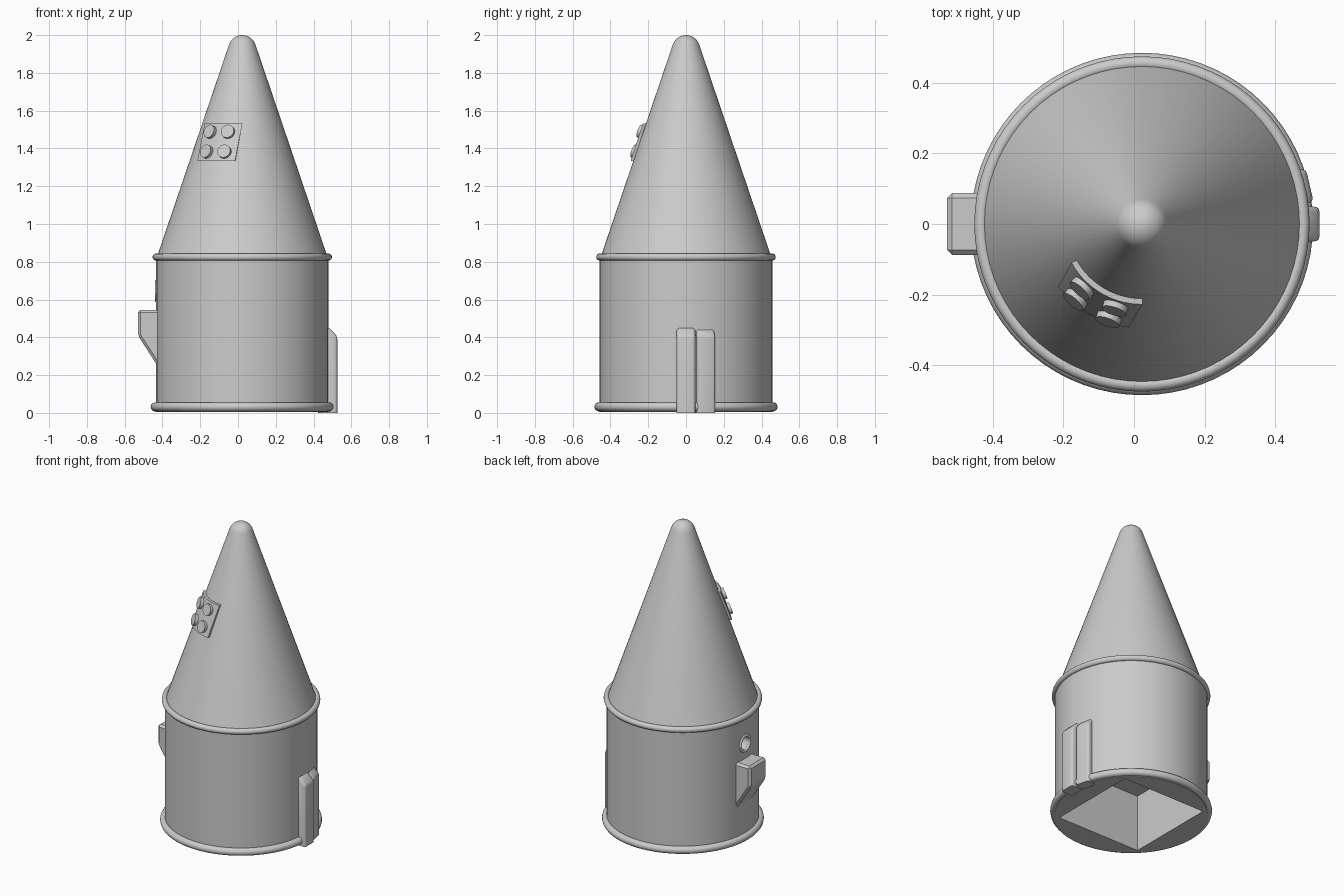
import bpy, bmesh, math
from mathutils import Matrix, Vector

if "Cube" in bpy.data.objects:
    bpy.data.objects.remove(bpy.data.objects["Cube"], do_unlink=True)

AXIS_X = 0.0225          # centre line of the round body
SEGMENTS = 72
BODY_R, EAVE_Z = 0.457, 0.83
SLOPE, ROOF_R = 0.339, 0.45

grey = bpy.data.materials.new("plain grey")
grey.use_nodes = True
grey.diffuse_color = (0.6, 0.6, 0.6, 1)
grey.node_tree.nodes["Principled BSDF"].inputs["Base Color"].default_value = (0.6, 0.6, 0.6, 1)


def select_only(obj):
    bpy.ops.object.select_all(action='DESELECT')
    obj.select_set(True)
    bpy.context.view_layer.objects.active = obj


def finish(name, bm, smooth=True):
    bmesh.ops.recalc_face_normals(bm, faces=bm.faces)
    mesh = bpy.data.meshes.new(name)
    bm.to_mesh(mesh)
    bm.free()
    mesh.materials.append(grey)
    obj = bpy.data.objects.new(name, mesh)
    obj.location.x = AXIS_X
    bpy.context.collection.objects.link(obj)
    if smooth:
        select_only(obj)
        bpy.ops.object.shade_smooth_by_angle(angle=math.radians(35))
    return obj


def lathe(name, profile, closed=False):
    """Spin (radius, height) points around the vertical axis."""
    bm = bmesh.new()
    verts = [bm.verts.new((r, 0, z)) for r, z in profile]
    pairs = list(zip(verts, verts[1:]))
    if closed:
        pairs.append((verts[-1], verts[0]))
    edges = [bm.edges.new(p) for p in pairs]
    bmesh.ops.spin(bm, geom=verts + edges, axis=(0, 0, 1), cent=(0, 0, 0),
                   angle=math.tau, steps=SEGMENTS, use_merge=True)
    bmesh.ops.remove_doubles(bm, verts=bm.verts, dist=0.0001)
    return finish(name, bm)


def ring(name, radius, z, thick):
    turns = [math.tau * i / 14 for i in range(14)]
    return lathe(name, [(radius + thick * math.cos(t), z + thick * math.sin(t))
                        for t in turns], closed=True)


def prism(name, profile, width, angle, bevel, steps):
    """Extrude a (radius, height) outline sideways, then turn it about the axis."""
    bm = bmesh.new()
    face = bm.faces.new([bm.verts.new((r, -width / 2, z)) for r, z in profile])
    extruded = bmesh.ops.extrude_face_region(bm, geom=[face])["geom"]
    bmesh.ops.translate(bm, vec=(0, width, 0),
                        verts=[v for v in extruded if isinstance(v, bmesh.types.BMVert)])
    bmesh.ops.recalc_face_normals(bm, faces=bm.faces)
    edges = [e for e in bm.edges if max(v.co.z for v in e.verts) > 0.01]
    bmesh.ops.bevel(bm, geom=edges, offset=bevel, segments=steps,
                    profile=0.5, affect='EDGES')
    bmesh.ops.rotate(bm, verts=bm.verts, matrix=Matrix.Rotation(math.radians(angle), 3, 'Z'))
    return finish(name, bm, smooth=steps > 1)


def cut(target, bm):
    cutter = finish("cutter", bm, smooth=False)
    cutter.hide_render = True
    mod = target.modifiers.new("cut", 'BOOLEAN')
    mod.operation, mod.object, mod.solver = 'DIFFERENCE', cutter, 'EXACT'
    select_only(target)
    bpy.ops.object.modifier_move_to_index(modifier=mod.name, index=0)
    bpy.ops.object.modifier_apply(modifier=mod.name)
    bpy.data.objects.remove(cutter, do_unlink=True)


# Round wall with a square pocket underneath and a port in the side
wall = lathe("round_wall", [(0, 0.005), (BODY_R, 0.005), (BODY_R, EAVE_Z), (0, EAVE_Z)])
pocket = bmesh.new()
bmesh.ops.create_cube(pocket, size=1, matrix=Matrix.Diagonal((0.61, 0.61, 0.76, 1)))
cut(wall, pocket)

PORT_Z = 0.645
hole = bmesh.new()
bmesh.ops.create_cone(hole, cap_ends=True, segments=32, radius1=0.045, radius2=0.045, depth=0.1,
                      matrix=Matrix.Translation((-BODY_R, 0, PORT_Z)) @ Matrix.Rotation(math.pi / 2, 4, 'Y'))
cut(wall, hole)

bpy.ops.mesh.primitive_torus_add(major_radius=0.05, minor_radius=0.01, major_segments=32,
                                 minor_segments=10, rotation=(0, math.pi / 2, 0),
                                 location=(AXIS_X - BODY_R + 0.004, 0, PORT_Z))
port = bpy.context.object
port.name = "port_rim"
port.data.materials.append(grey)
bpy.ops.object.shade_smooth_by_angle(angle=math.radians(60))

# Conical roof with a rounded tip
lean = math.atan(SLOPE)
tip_r = 0.074
dome = [lean + (math.pi / 2 - lean) * i / 8 for i in range(9)]
lathe("cone_roof", [(0, EAVE_Z), (ROOF_R, EAVE_Z)] +
      [(tip_r * math.cos(a), 2 - tip_r + tip_r * math.sin(a)) for a in dome])

# Rolled rims at foot and eaves
ring("foot_rim", 0.461, 0.032, 0.024)
ring("eave_rim", 0.456, 0.825, 0.019)

# Pair of upright slabs on the left side, hood on the right side
for name, angle, outer in (("front_slab", 0, 0.503), ("back_slab", 13, 0.488)):
    prism(name, [(0.42, 0), (outer, 0), (outer, 0.405), (outer - 0.04, 0.449), (0.42, 0.449)],
          0.098, angle, 0.014, 3)
prism("hood", [(0.43, 0.22), (0.5525, 0.41), (0.5525, 0.545), (0.43, 0.545)],
      0.175, 180, 0.014, 1)

# Curved panel that hugs the roof, with four round studs
PANEL_TURN = math.radians(30.4)


def on_roof(side, z, lift):
    r = ROOF_R - SLOPE * (z - EAVE_Z) + lift
    a = PANEL_TURN + side / r
    return Vector((-r * math.sin(a), -r * math.cos(a), z))


bm = bmesh.new()
bmesh.ops.create_grid(bm, x_segments=14, y_segments=2, size=1)
for v in bm.verts:
    v.co = on_roof(v.co.x * 0.108, 1.433 + v.co.y * 0.1, -0.01)
bmesh.ops.recalc_face_normals(bm, faces=bm.faces)
raised = bmesh.ops.extrude_face_region(bm, geom=bm.faces[:])["geom"]
for v in (g for g in raised if isinstance(g, bmesh.types.BMVert)):
    v.co += Vector((v.co.x, v.co.y, 0)).normalized() * 0.026
finish("roof_panel", bm)

for row, z in (("lower", 1.382), ("upper", 1.487)):
    for column, side in (("right", 0.054), ("left", -0.054)):
        spot = on_roof(side, z, 0.018)
        out = Vector((spot.x, spot.y, 0)).normalized() + Vector((0, 0, SLOPE))
        bm = bmesh.new()
        bmesh.ops.create_cone(bm, cap_ends=True, segments=28, radius1=0.036, radius2=0.036, depth=0.03,
                              matrix=Matrix.Translation(spot) @ out.to_track_quat('Z', 'Y').to_matrix().to_4x4())
        finish(f"{row}_{column}_stud", bm)
